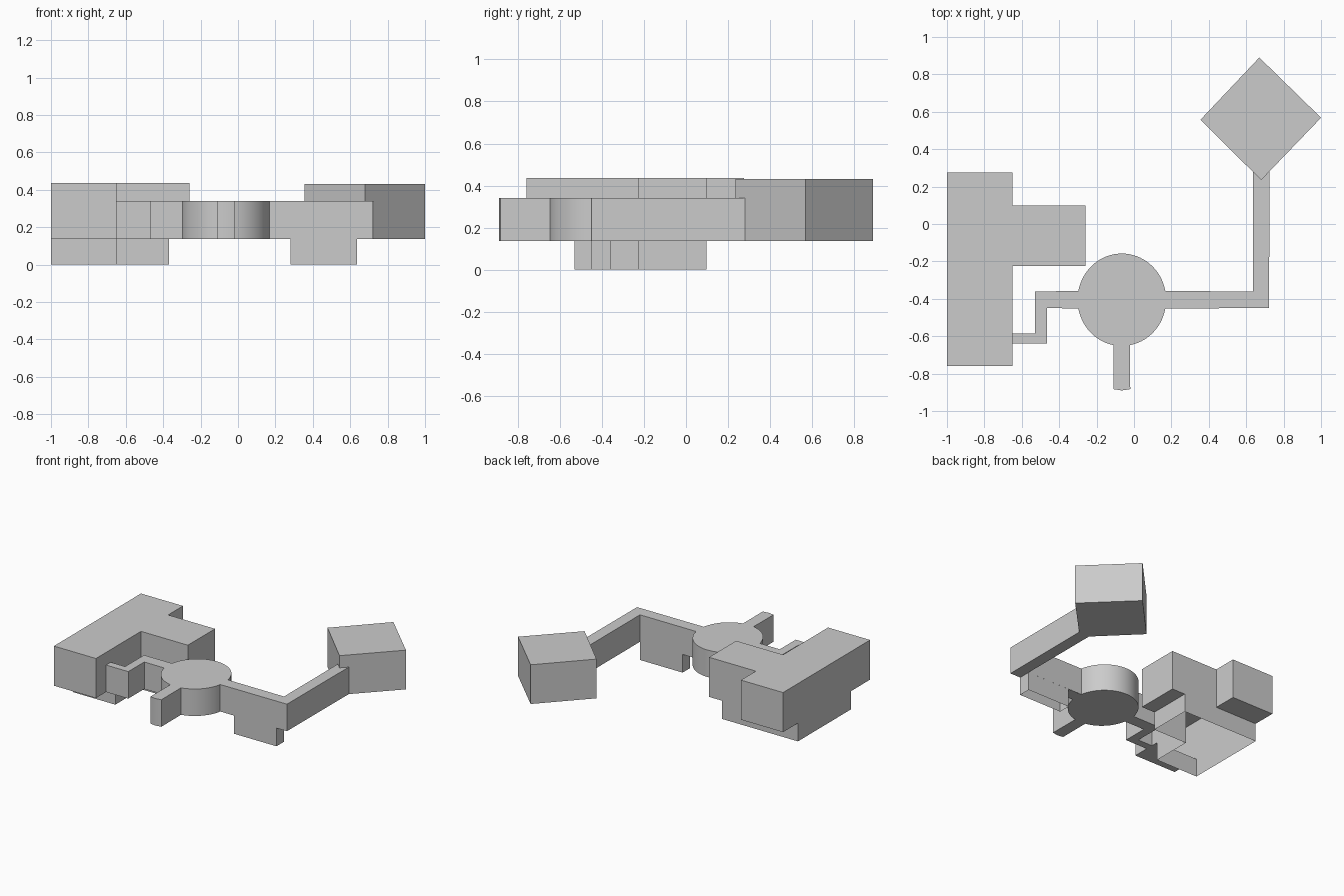
import bpy, bmesh
from math import cos, sin, pi

if "Cube" in bpy.data.objects:
    bpy.data.objects.remove(bpy.data.objects["Cube"])

BASE, LINK_TOP, ROOF = 0.137, 0.34, 0.435


class Shell:
    """Collects walls and flat caps of a building into one object."""

    def __init__(self):
        self.bm = bmesh.new()

    def cap(self, outline, z, up=True):
        pts = outline if up else outline[::-1]
        self.bm.faces.new([self.bm.verts.new((x, y, z)) for x, y in pts])

    def walls(self, outline, z0, z1, closed=True):
        count = len(outline)
        for i in range(count if closed else count - 1):
            (ax, ay), (bx, by) = outline[i], outline[(i + 1) % count]
            quad = [(ax, ay, z0), (bx, by, z0), (bx, by, z1), (ax, ay, z1)]
            self.bm.faces.new([self.bm.verts.new(p) for p in quad])

    def finish(self, name):
        bmesh.ops.remove_doubles(self.bm, verts=self.bm.verts, dist=0.0005)
        mesh = bpy.data.meshes.new(name)
        self.bm.to_mesh(mesh)
        self.bm.free()
        obj = bpy.data.objects.new(name, mesh)
        bpy.context.collection.objects.link(obj)
        return obj


def rect(x0, x1, y0, y1):
    return [(x0, y0), (x1, y0), (x1, y1), (x0, y1)]


def hub_arc(a0, a1, steps):
    return [(-0.065 + 0.237 * cos(a0 + (a1 - a0) * i / steps),
             -0.405 + 0.247 * sin(a0 + (a1 - a0) * i / steps)) for i in range(steps + 1)]


# Main hall: T-shaped upper storey over a smaller lower storey, open underneath
hall = Shell()
upper = [(-1, -0.76), (-0.65, -0.76), (-0.65, -0.225), (-0.26, -0.225),
         (-0.26, 0.098), (-0.65, 0.098), (-0.65, 0.275), (-1, 0.275)]
lower = [(-1, -0.53), (-0.65, -0.53), (-0.65, -0.225), (-0.37, -0.225),
         (-0.37, 0.098), (-1, 0.098)]
hall.walls(upper, BASE, ROOF)
hall.cap(upper, ROOF)
hall.walls(lower, 0, BASE)
for ledge in (rect(-1, -0.65, 0.098, 0.275), rect(-1, -0.65, -0.76, -0.53),
              rect(-0.37, -0.26, -0.225, 0.098)):
    hall.cap(ledge, BASE, up=False)
hall.finish("main_hall")

# Round hub with corridors and entrance stub, traced as one outline
d = 0.187
hub_part = (hub_arc(d, pi - d, 32)
            + [(-0.53, -0.36), (-0.53, -0.585), (-0.65, -0.585), (-0.65, -0.64),
               (-0.465, -0.64), (-0.465, -0.45)]
            + hub_arc(pi + d, 1.5 * pi - d, 14)
            + [(-0.11, -0.883), (-0.065, -0.89), (-0.02, -0.883)]
            + hub_arc(1.5 * pi + d, 2 * pi - d, 14))
links = [(0.635, 0.28), (0.635, -0.36)] + hub_part + [(0.722, -0.45), (0.725, 0.281)]
corridor = Shell()
corridor.walls(links, BASE, LINK_TOP, closed=False)
corridor.cap(links, LINK_TOP)
corridor.cap([(0.28, -0.36)] + hub_part + [(0.28, -0.45)], BASE, up=False)
corridor.cap([(0.635, 0.28), (0.635, -0.45), (0.722, -0.45), (0.725, 0.281)], BASE, up=False)

# Lower storey below the east corridor, open underneath
corridor.walls(rect(0.28, 0.635, -0.45, -0.36), 0, BASE)
obj = corridor.finish("hub_and_corridors")
bpy.context.view_layer.objects.active = obj
obj.select_set(True)
bpy.ops.object.shade_smooth_by_angle(angle=0.5)

# Rotated square pavilion
pavilion = Shell()
square = [(0.68, 0.235), (1, 0.568), (0.67, 0.89), (0.355, 0.557)]
pavilion.walls(square, BASE, 0.432)
pavilion.cap(square, 0.432)
pavilion.cap(square, BASE, up=False)
pavilion.finish("pavilion")
